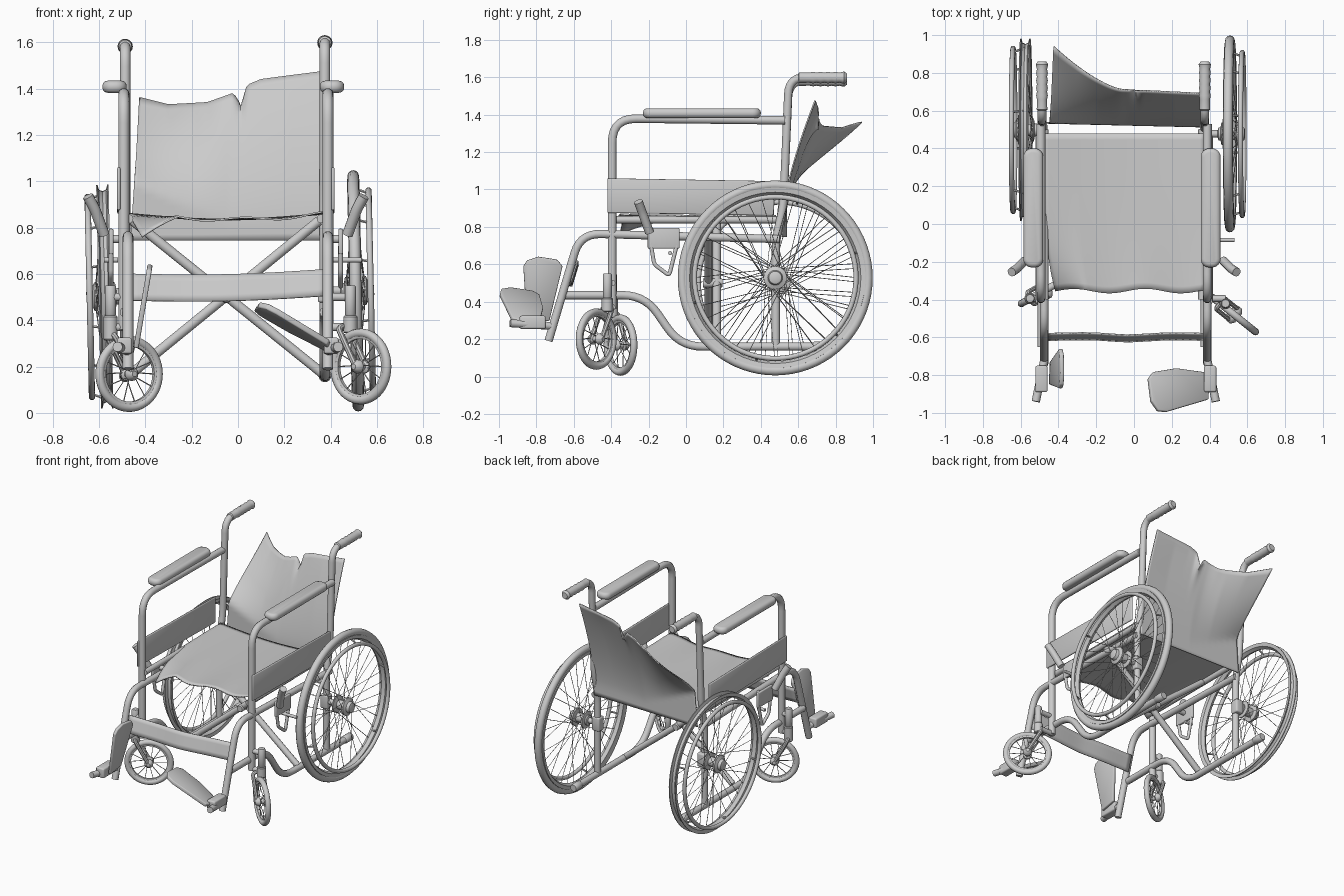
import bpy, bmesh, math
from mathutils import Vector, Matrix

if "Cube" in bpy.data.objects:
    bpy.data.objects.remove(bpy.data.objects["Cube"])

T = Matrix.Translation
R = Matrix.Rotation
I4 = Matrix.Identity(4)


def add(name, me, M=I4, angle=40):
    me.transform(M)
    ob = bpy.data.objects.new(name, me)
    bpy.context.collection.objects.link(ob)
    me.shade_smooth()
    me.set_sharp_from_angle(angle=math.radians(angle))
    return ob


def fillet(pts, rad):
    pts = [Vector(p) for p in pts]
    out = [pts[0]]
    for a, p, b in zip(pts, pts[1:], pts[2:]):
        d = min(rad, (a - p).length * .48, (b - p).length * .48)
        s, e = p + (a - p).normalized() * d, p + (b - p).normalized() * d
        for i in range(8):
            t = i / 7
            out.append(s * (1 - t) ** 2 + p * 2 * t * (1 - t) + e * t * t)
    return out + [pts[-1]]


def tube(name, paths, r, M=I4, res=3, bend=.1):
    cu = bpy.data.curves.new(name, 'CURVE')
    cu.dimensions, cu.bevel_depth, cu.bevel_resolution, cu.use_fill_caps = '3D', r, res, True
    for path in paths:
        pts = fillet(path, bend)
        sp = cu.splines.new('POLY')
        sp.points.add(len(pts) - 1)
        for q, p in zip(sp.points, pts):
            q.co = (*p, 1)
    ob = bpy.data.objects.new(name + "_path", cu)
    me = bpy.data.meshes.new_from_object(ob)
    bpy.data.objects.remove(ob)
    return add(name, me, M)


def lathe(name, prof, M=I4, seg=64, closed=True):
    """Turn (radius, x) points about the x axis."""
    bm = bmesh.new()
    rings = [[bm.verts.new((a, r * math.cos(k * math.tau / seg), r * math.sin(k * math.tau / seg)))
              for r, a in prof] for k in range(seg)]
    n = len(prof)
    for k in range(seg):
        A, B = rings[k], rings[(k + 1) % seg]
        for i in range(n if closed else n - 1):
            bm.faces.new((A[i], A[(i + 1) % n], B[(i + 1) % n], B[i]))
    if not closed:
        bm.faces.new([g[0] for g in rings])
        bm.faces.new([g[-1] for g in rings])
    bmesh.ops.recalc_face_normals(bm, faces=bm.faces)
    me = bpy.data.meshes.new(name)
    bm.to_mesh(me)
    return add(name, me, M)


def ring(R0, r, a=0, n=12):
    return [(R0 + r * math.cos(i * math.tau / n), a + r * math.sin(i * math.tau / n)) for i in range(n)]


def cyl(name, r, a0, a1, M=I4, seg=24):
    return lathe(name, [(r * .85, a0), (r, a0 + .005), (r, a1 - .005), (r * .85, a1)], M, seg, False)


def box(name, c, size, bevel=.01, corner=0):
    bm = bmesh.new()
    bmesh.ops.create_cube(bm, size=1, matrix=T(c) @ Matrix.Diagonal((*size, 1)))
    if corner:  # round the upright edges first
        up = [e for e in bm.edges if abs(e.verts[0].co.z - e.verts[1].co.z) > .01]
        bmesh.ops.bevel(bm, geom=up, offset=corner, segments=6, affect='EDGES', profile=.5)
        rim = [e for e in bm.edges if e.calc_face_angle(0) > 1.2]
    else:
        rim = bm.edges[:]
    bmesh.ops.bevel(bm, geom=rim, offset=bevel, segments=3, affect='EDGES', profile=.5)
    me = bpy.data.meshes.new(name)
    bm.to_mesh(me)
    return add(name, me)


def solid(name, verts, faces, th, bevel=0):
    me = bpy.data.meshes.new(name)
    me.from_pydata(verts, [], faces)
    ob = add(name, me)
    m = ob.modifiers.new("thick", 'SOLIDIFY')
    m.thickness, m.offset = th, 0
    if bevel:
        b = ob.modifiers.new("round", 'BEVEL')
        b.width, b.segments = bevel, 2


def plate(name, pts, th):
    solid(name, pts, [range(len(pts))], th, .006)


def cloth(name, f, nu, nv, th=.008):
    w = nu + 1
    solid(name, [f(i / nu, j / nv) for j in range(nv + 1) for i in range(w)],
          [(j * w + i, j * w + i + 1, j * w + w + i + 1, j * w + w + i) for j in range(nv) for i in range(nu)], th)


def interp(tab, x):
    for (x0, y0), (x1, y1) in zip(tab, tab[1:]):
        if x <= x1:
            return y0 + (y1 - y0) * max(0, (x - x0) / (x1 - x0))
    return tab[-1][1]


def spokes(name, n, r0, a0, r1, twist, th, M):
    P = []
    for k in range(n):
        t = k * math.tau / n
        u = t + (twist if k % 4 < 2 else -twist)
        P.append([(a0 * (-1) ** k, r0 * math.cos(u), r0 * math.sin(u)), (0, r1 * math.cos(t), r1 * math.sin(t))])
    tube(name, P, th, M, 0)


def big_wheel(side, s, c, xb):
    M = T(c) @ R(-.022, 4, 'Y') @ Matrix.Diagonal((s, 1, 1, 1))
    # channel rim, tyre only on the right wheel
    lathe(side + "_wheel_rim", [(.483, -.027), (.483, -.021), (.462, -.015), (.455, 0), (.462, .015), (.483, .021),
                                (.483, .027), (.458, .023), (.445, 0), (.458, -.023)], M)
    if s > 0:
        lathe(side + "_tyre", ring(.496, .025), M, 72)
    lathe(side + "_push_rim", ring(.432, .0135, .065), M, 72)
    tube(side + "_rim_tabs", [[(.065, .43 * math.cos(t), .43 * math.sin(t)), (.0, .455 * math.cos(t), .455 * math.sin(t))]
                              for t in [i * math.tau / 6 + .3 for i in range(6)]], .006, M, 1)
    spokes(side + "_wheel_spokes", 36, .052, .04, .45, 1.1, .002, M)
    lathe(side + "_wheel_hub", [(.02, -.065), (.035, -.06), (.035, -.05), (.06, -.045), (.06, -.035), (.032, -.028),
                                (.032, .025), (.062, .03), (.062, .045), (.04, .055), (.034, .075), (.02, .08)], M, 24, False)
    tube(side + "_axle", [[(xb, c[1], c[2]), c]], .02)
    box(side + "_axle_block", (xb, c[1], c[2]), (.06, .06, .1))


def caster(side, x, c, d, L):
    d = Vector((*d, 0)).normalized()
    stem = Vector(c) - d * L
    M = T(c) @ R(math.atan2(d.y, d.x) - math.pi / 2, 4, 'Z')
    lathe(side + "_caster_tyre", ring(.145, .019), M, 48)
    lathe(side + "_caster_rim", [(.132, -.012), (.132, .012), (.12, .009), (.12, -.009)], M, 48)
    spokes(side + "_caster_spokes", 14, .02, .018, .122, .3, .0025, M)
    lathe(side + "_caster_hub", [(.012, -.05), (.018, -.045), (.03, -.028), (.03, -.018), (.018, -.01), (.018, .01),
                                 (.03, .018), (.03, .028), (.018, .045), (.012, .05)], M, 16, False)
    for k in (-1, 1):
        tube(side + "_caster_fork", [[(0, -L, .175), (k * .036, -L, .165), (k * .036, 0, 0)]], .013, M, 2, .04)
    S = T((x, stem.y, 0)) @ R(-math.pi / 2, 4, 'Y')
    cyl(side + "_caster_stem", .03, c[2] + .145, .42, S)
    cyl(side + "_caster_cap", .024, .42, .55, S)


# --- side frames -----------------------------------------------------------
sides = (("left", -1, -.493, -.487, -.475, (-.575, .498, .502)), ("right", 1, .388, .375, .388, (.508, .477, .527)))
for side, s, xa, xb, xh, wc in sides:
    dz = .008 * s
    xc = -.55 if s < 0 else .485
    tube(side + "_arm_frame", [[(xa, -.395, .36), (xa, -.395, 1.38), (xa, .53, 1.37)]], .024, bend=.13)
    tube(side + "_back_post", [[(xb, .48, .15), (xb, .48, .74), (xb, .52, .9), (xb, .55, 1.592 + dz),
                                (xb, .85, 1.592 + dz)]], .023, bend=.09)
    tube(side + "_hanger", [[(xh, .5, .735), (xh, -.565, .765), (xh, -.735, .19)]], .023, bend=.11)
    tube(side + "_seat_rail", [[(xb - s * .015, -.4, .838), (xb - s * .015, .5, .838)]], .02)
    tube(side + "_lower_rail", [[(xb, -.65, .435), (xb, -.22, .435), (xb, -.03, .16), (xb, .75, .16)]], .023, bend=.12)
    tube(side + "_caster_links", [[(xa, -.395, z), (xc, -.395, z)] for z in (.37, .5)], .018)
    cyl(side + "_rail_tip", .027, .68, .76, T((xb, 0, .16)) @ R(math.pi / 2, 4, 'Z'))
    # ribbed hand grip
    rib = [(.02, .6), (.028, .605)] + [(.031 if i % 2 else .027, .66 + i * .02) for i in range(9)] + [(.033, .845), (.022, .86)]
    lathe(side + "_hand_grip", rib, T((xb, 0, 1.59 + dz)) @ R(math.pi / 2, 4, 'Z'), 20, False)
    # arm pad and skirt panel
    xp = -.533 if s < 0 else .406
    box(side + "_arm_pad", (xp, .085, 1.408), (.105, .63, .052), .022, .045)
    xs = xa + s * .022
    plate(side + "_side_panel", [(xs, -.42, .875), (xs, .47, .86), (xs, .47, 1.045), (xs, -.42, 1.06)], .014)
    # brake: lever, bracket and shoe linkage
    xk = xa + s * .055
    tube(side + "_brake_lever", [[(xk + s * .1, -.255, .935), (xk + s * .07, -.235, .88), (xk + s * .03, -.195, .77)]], .024, bend=.02)
    box(side + "_brake_bracket", (xk, -.12, .74), (.02, .17, .11), .006)
    tube(side + "_brake_links", [[(xk, -.19, .72), (xk, -.17, .6), (xk, -.09, .54), (xk, -.05, .7)],
                                 [(xk - s * .03, -.085, .66), (xk + s * (.06 + .03 * s), -.085, .66)]], .011, bend=.02)
    tube(side + "_brake_mount", [[(xh, -.12, .75), (xk, -.12, .75)]], .018)
    # footrest pivot
    tube(side + "_foot_pivot", [[(xh, -.72, .27), (xh + s * .045, -.94, .285)]], .022)
    box(side + "_foot_bracket", (xh + s * .015, -.82, .29), (.065, .14, .07))
    big_wheel(side, s, wc, xb)
    if s < 0:
        caster(side, xc, (-.47, -.35, .168), (.8, .45), .09)
    else:
        caster(side, xc, (.53, -.48, .2), (.125, -.1), .095)

# --- folding cross brace ---------------------------------------------------
tube("cross_brace_a", [[(-.46, .12, .17), (.35, .12, .83)]], .022)
tube("cross_brace_b", [[(.365, .165, .17), (-.455, .165, .83)]], .022)
cyl("brace_pivot", .025, .09, .195, T((-.05, 0, .5)) @ R(math.pi / 2, 4, 'Z'))

# --- foot plates -----------------------------------------------------------
plate("right_foot_plate", [(x, y, .28 + (.41 - x) * .54 - (y + .87) * .22) for x, y in
      ((.4, -.79), (.22, -.765), (.1, -.785), (.075, -.82), (.09, -.94), (.125, -.99), (.17, -.995), (.39, -.93))], .026)
plate("left_foot_plate", [(-.437 + (z - .3) * .17, y, z) for y, z in
      ((-.87, .59), (-.85, .62), (-.79, .64), (-.69, .625), (-.66, .59), (-.73, .3), (-.85, .28))], .022)


# --- fabric ----------------------------------------------------------------
def seat(u, v):
    front = (1 - v) ** 4
    x0 = -.475 + .06 * front
    y = -.355 + .835 * v + front * .012 * math.sin(u * 13)
    z = .86 - .025 * math.sin(math.pi * u) + front * (.008 * math.sin(u * 14) - .1 * max(0, 1 - u * 5))
    return (x0 + (.37 - x0) * u, y, z)


top_z = [(-.45, 1.36), (-.42, 1.36), (-.3, 1.33), (-.13, 1.34), (-.02, 1.38), (.015, 1.32), (.04, 1.415), (.1, 1.44), (.37, 1.475)]


def back(u, v):
    x = -.465 + .84 * u + .04 * (1 - u) * v
    w = max(0, 1 - u * 2)
    v0 = .1 + .33 * w
    t = max(0, (v - v0) / (1 - v0)) ** (1.5 - .3 * w)
    yb, yt = .535 - .02 * u, .69 + .04 * (1 - u) + .21 * max(0, 1 - u * 2.2) ** 1.5
    zs = 1.33 + .14 * min(1, max(0, u * 2 - .6))  # smooth top, notch only near the hem
    return (x, yb + (yt - yb) * t, .745 + (zs - .745) * v + (interp(top_z, x) - zs) * v ** 8)


cloth("seat", seat, 40, 24)
cloth("back_sling", back, 64, 24)
cloth("calf_strap", lambda u, v: (-.465 + .845 * u, -.615 + .035 * v + .008 * math.sin(u * 9) * (1 - abs(2 * u - 1)),
                                  .485 + .02 * u + .115 * v - .012 * math.sin(math.pi * u)), 24, 4)
